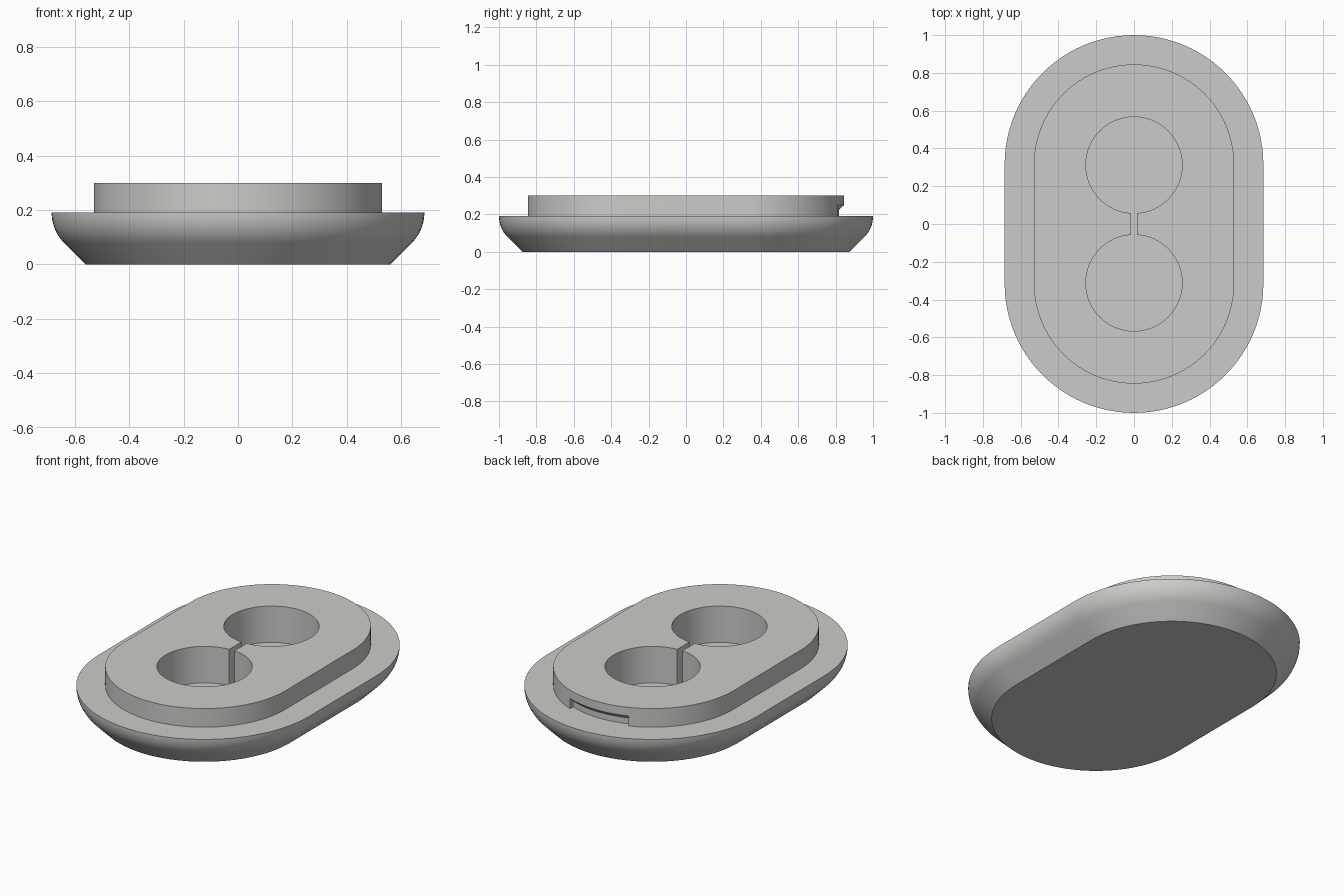
import bpy, bmesh, math

if "Cube" in bpy.data.objects:
    bpy.data.objects.remove(bpy.data.objects["Cube"])

CY = 0.315                      # centre of each rounded end
SEG = 48                        # segments per half circle

grey = bpy.data.materials.new("warm_grey")
grey.diffuse_color = (0.6, 0.6, 0.58, 1)
grey.use_nodes = True
grey.node_tree.nodes["Principled BSDF"].inputs["Base Color"].default_value = grey.diffuse_color


def make_object(name, bm):
    bmesh.ops.recalc_face_normals(bm, faces=bm.faces)
    mesh = bpy.data.meshes.new(name)
    bm.to_mesh(mesh)
    bm.free()
    mesh.materials.append(grey)
    obj = bpy.data.objects.new(name, mesh)
    bpy.context.collection.objects.link(obj)
    return obj


def loft(name, loops):
    """Closed solid through a list of equal-length point loops."""
    bm = bmesh.new()
    rings = [[bm.verts.new(p) for p in loop] for loop in loops]
    n = len(rings[0])
    for a, b in zip(rings, rings[1:]):
        for i in range(n):
            j = (i + 1) % n
            bm.faces.new((a[i], a[j], b[j], b[i]))
    bm.faces.new(rings[0][::-1])
    bm.faces.new(rings[-1])
    return make_object(name, bm)


def stadium(r, z):
    pts = []
    for cy, start in ((CY, 0), (-CY, math.pi)):
        for i in range(SEG + 1):
            a = start + math.pi * i / SEG
            pts.append((r * math.cos(a), cy + r * math.sin(a), z))
    return pts


def circle(cy, r, z):
    return [(r * math.cos(math.tau * i / 72), cy + r * math.sin(math.tau * i / 72), z)
            for i in range(72)]


def rect(hx, hy, z):
    return [(-hx, -hy, z), (hx, -hy, z), (hx, hy, z), (-hx, hy, z)]


def notch(name, side):
    """Curved undercut that follows the rounded end, with a sloped roof."""
    profile = [(0.503, 0.19), (0.503, 0.225), (0.53, 0.25), (0.56, 0.277), (0.56, 0.19)]
    loops = []
    for i in range(25):
        x = -0.19 + 0.38 * i / 24
        loops.append([(x, side * (CY + math.sqrt(r * r - x * x)), z) for r, z in profile])
    return loft(name, loops)


# Body: chamfered and rounded base, flat ledge, raised plateau
R = 0.157
profile = [(0.56, 0.0)]
for i in range(11):
    a = math.radians(-45 + 4.5 * i)
    profile.append((0.685 - R + R * math.cos(a), 0.19 + R * math.sin(a)))
profile += [(0.53, 0.19), (0.53, 0.30)]
body = loft("body", [stadium(r, z) for r, z in profile])

# Cutters: two round pockets, the joining slot and the end notches
FLOOR, ABOVE = 0.085, 0.4
cutters = [
    loft("pocket_back_cutter", [circle(0.312, 0.255, z) for z in (FLOOR, ABOVE)]),
    loft("pocket_front_cutter", [circle(-0.312, 0.255, z) for z in (FLOOR, ABOVE)]),
    loft("slot_cutter", [rect(0.017, 0.08, z) for z in (FLOOR, ABOVE)]),
    notch("notch_back_cutter", 1),
    notch("notch_front_cutter", -1),
]

bpy.context.view_layer.objects.active = body
body.select_set(True)
for cutter in cutters:
    mod = body.modifiers.new(cutter.name, 'BOOLEAN')
    mod.operation = 'DIFFERENCE'
    mod.solver = 'EXACT'
    mod.object = cutter
    bpy.ops.object.modifier_apply(modifier=mod.name)
    bpy.data.objects.remove(cutter)

bpy.ops.object.shade_smooth_by_angle(angle=math.radians(30))
